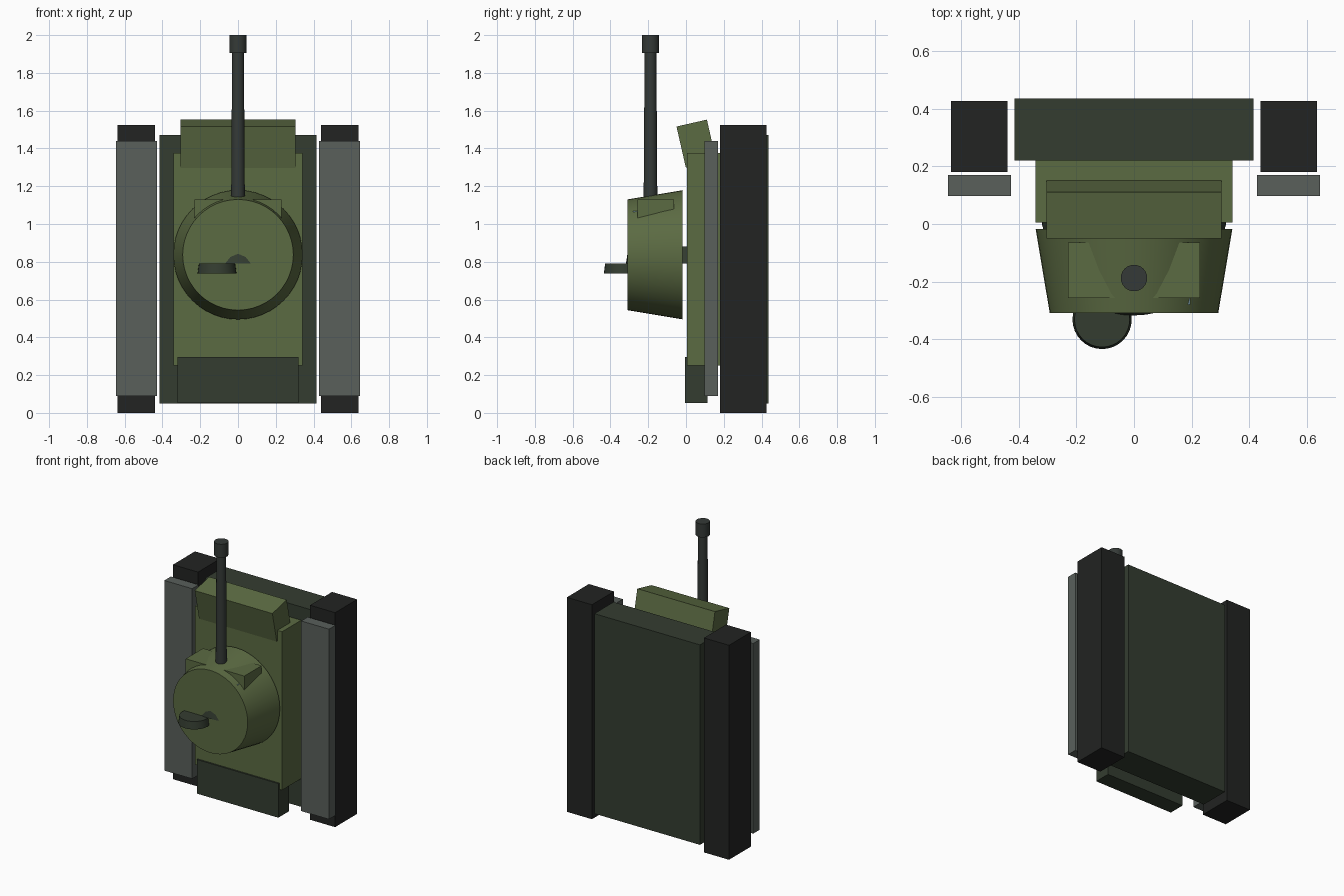
import bpy, math
from mathutils import Vector

if "Cube" in bpy.data.objects:
    bpy.data.objects.remove(bpy.data.objects["Cube"])


def material(name, rgb):
    m = bpy.data.materials.new(name)
    m.diffuse_color = (*rgb, 1)
    m.use_nodes = True
    m.node_tree.nodes["Principled BSDF"].inputs["Base Color"].default_value = m.diffuse_color
    return m


GREEN = material("olive", (0.105, 0.145, 0.055))
DARK = material("dark_green", (0.034, 0.046, 0.030))
GREY = material("grey_steel", (0.10, 0.115, 0.105))
BLACK = material("track_black", (0.016, 0.017, 0.016))
STEEL = material("gun_steel", (0.035, 0.042, 0.038))
GLASS = material("glass", (0.3, 0.5, 0.6))


def box(name, lo, hi, mat, tilt=0.0):
    """Box between two corners, tilted about x."""
    lo, hi = Vector(lo), Vector(hi)
    bpy.ops.mesh.primitive_cube_add(size=1, location=(lo + hi) / 2)
    ob = bpy.context.object
    ob.name, ob.scale = name, hi - lo
    bpy.ops.object.transform_apply(location=False, rotation=False, scale=True)
    ob.rotation_euler.x = tilt
    ob.data.materials.append(mat)
    return ob


def cone(name, base, r1, r2, height, mat, tilt=0.0, sides=32):
    """Frustum from a base point, along z or tilted about x."""
    axis = Vector((0, -math.sin(tilt), math.cos(tilt)))
    bpy.ops.mesh.primitive_cone_add(vertices=sides, radius1=r1, radius2=r2, depth=height,
                                    location=Vector(base) + axis * height / 2,
                                    rotation=(tilt, 0, 0))
    ob = bpy.context.object
    ob.name = name
    ob.data.materials.append(mat)
    bpy.ops.object.shade_smooth_by_angle(angle=math.radians(30))
    return ob


# Hull: belly, upper body, tilted nose plate and engine box
box("lower_hull", (-0.415, 0.22, 0.05), (0.415, 0.436, 1.47), DARK)
box("upper_hull", (-0.342, 0.006, 0.25), (0.342, 0.22, 1.375), GREEN)
box("nose_plate", (-0.305, -0.0275, 1.313), (0.305, 0.1375, 1.537), GREEN, math.radians(12.8))
box("engine_deck", (-0.32, -0.005, 0.053), (0.32, 0.115, 0.295), DARK)

# Tracks and mudguards on both sides
for side, s in (("left", -1), ("right", 1)):
    for part, x0, x1, y0, y1, z0, z1, mat in (
            ("track", 0.44, 0.637, 0.18, 0.427, 0.0, 1.523, BLACK),
            ("fender", 0.428, 0.647, 0.097, 0.17, 0.09, 1.44, GREY)):
        a, b = sorted((s * x0, s * x1))
        box(f"{side}_{part}", (a, y0, z0), (b, y1, z1), mat)

# Turret with its ring, cheek block and hatch
cone("turret", (0, -0.018, 0.837), 0.342, 0.293, 0.292, GREEN, math.pi / 2, 48)
cone("turret_ring", (0, 0, 0.79), 0.318, 0.304, 0.092, DARK, sides=48)
box("turret_cheeks", (-0.23, -0.258, 0.93), (0.23, -0.064, 1.131), GREEN)
cone("hatch", (-0.111, -0.332, 0.737), 0.103, 0.096, 0.053, DARK)
box("periscope", (0.15, -0.28, 1.02), (0.194, -0.255, 1.068), GLASS)

# Gun barrel and muzzle
cone("gun_barrel", (0, -0.188, 1.02), 0.037, 0.031, 0.90, STEEL, sides=24)
cone("muzzle", (0, -0.188, 1.905), 0.046, 0.046, 0.095, STEEL, sides=24)
